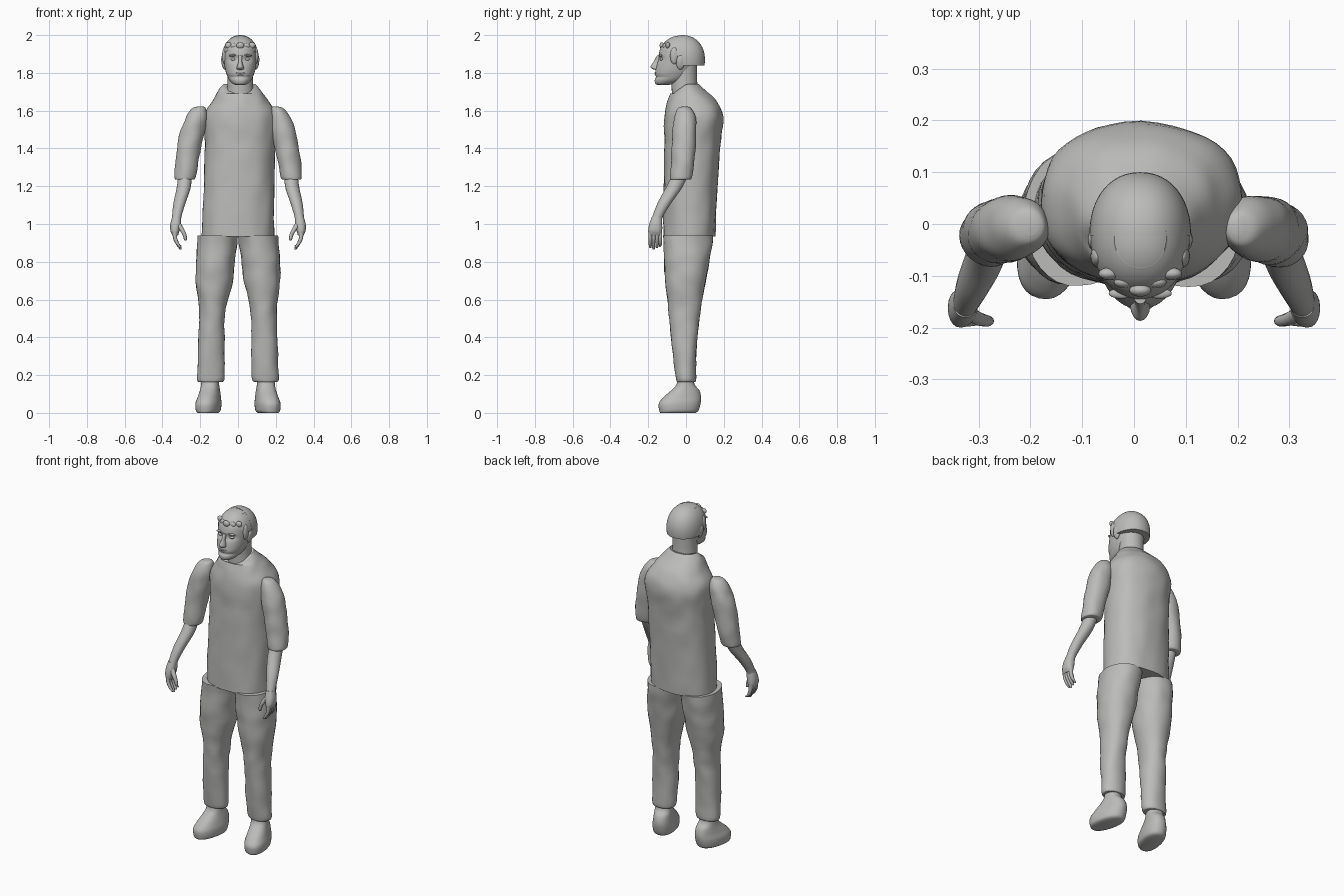
import bpy, bmesh, math
from mathutils import Matrix, Vector, noise

cube = bpy.data.objects.get("Cube")
if cube:
    bpy.data.objects.remove(cube, do_unlink=True)

grey = bpy.data.materials.new("plain grey")
grey.use_nodes = True
tone = (0.5, 0.5, 0.49, 1)
grey.diffuse_color = tone
grey.node_tree.nodes["Principled BSDF"].inputs["Base Color"].default_value = tone

HEAD_X = 0.012


def finish(name, bm, angle=50):
    """Turn a bmesh into a smooth shaded object."""
    bmesh.ops.recalc_face_normals(bm, faces=bm.faces)
    mesh = bpy.data.meshes.new(name)
    bm.to_mesh(mesh)
    bm.free()
    mesh.materials.append(grey)
    obj = bpy.data.objects.new(name, mesh)
    bpy.context.collection.objects.link(obj)
    bpy.ops.object.select_all(action='DESELECT')
    obj.select_set(True)
    bpy.context.view_layer.objects.active = obj
    bpy.ops.object.shade_smooth_by_angle(angle=math.radians(angle))
    return obj


def spline(a, b, c, d, t):
    """Catmull-Rom blend of four rings."""
    return [(2 * q + (r - p) * t + (2 * p - 5 * q + 4 * r - s) * t * t
             + (3 * q - p - 3 * r + s) * t ** 3) / 2 for p, q, r, s in zip(a, b, c, d)]


def loft(name, rings, side=1, segs=32, power=2.0, steps=5, wrinkle=0.0, shape=None):
    """Skin level rings given as (centre x, centre y, z, radius x, radius y)."""
    last = len(rings) - 1
    path = []
    for i in range(last):
        near = [rings[max(0, min(last, i + k))] for k in (-1, 0, 1, 2)]
        path += [spline(*near, j / steps) for j in range(steps)]
    path.append(rings[last])
    bm = bmesh.new()
    loops = []
    for cx, cy, z, rx, ry in path:
        loop = []
        for k in range(segs):
            a = math.tau * k / segs
            c, s = math.cos(a), math.sin(a)
            co = Vector((side * (cx + rx * math.copysign(abs(c) ** (2 / power), c)),
                         cy + ry * math.copysign(abs(s) ** (2 / power), s), z))
            if shape:
                co = shape(co)
            if wrinkle:
                bump = noise.noise(co * 14) * wrinkle
                co += Vector((c * side, s, 0)) * bump
            loop.append(bm.verts.new(co))
        loops.append(loop)
    for low, high in zip(loops, loops[1:]):
        for k in range(segs):
            n = (k + 1) % segs
            bm.faces.new((low[k], low[n], high[n], high[k]))
    bm.faces.new(loops[0])
    bm.faces.new(loops[-1])
    return finish(name, bm)


def blob(name, centre, radii, cuts=(), tilt=0.0, segs=20, boxy=1.0):
    """Ellipsoid, optionally trimmed by planes given as (point, normal to remove)."""
    bm = bmesh.new()
    bmesh.ops.create_uvsphere(bm, u_segments=segs, v_segments=segs // 2 + 2, radius=1)
    for v in bm.verts:
        v.co = Vector([math.copysign(abs(c) ** boxy, c) for c in v.co])
    matrix = Matrix.Translation(centre) @ Matrix.Rotation(tilt, 4, 'Y') @ Matrix.Diagonal((*radii, 1))
    bm.transform(matrix)
    for point, normal in cuts:
        cut = bmesh.ops.bisect_plane(bm, geom=bm.verts[:] + bm.edges[:] + bm.faces[:],
                                     plane_co=point, plane_no=normal, clear_outer=True)
        edges = [e for e in cut["geom_cut"] if isinstance(e, bmesh.types.BMEdge)]
        bmesh.ops.contextual_create(bm, geom=edges)
    return finish(name, bm)


def collar_dip(co):
    """Lower the front of the collar into a shallow neckline."""
    if co.z > 1.69 and co.y < 0:
        co.z += co.y * 0.7 * min(1, (co.z - 1.69) / 0.05)
    return co


# Shirt body
loft("shirt", [
    (0, .018, .935, .19, .137), (.005, .025, 1.2, .188, .142),
    (.01, .034, 1.42, .186, .148), (.015, .042, 1.57, .192, .154),
    (.012, .034, 1.65, .148, .13), (.008, .015, 1.7, .115, .097),
    (.006, -.005, 1.74, .086, .071)],
    segs=48, power=2.3, wrinkle=.006, shape=collar_dip)

# Sleeves, forearms, hands, trouser legs and shoes
for side, word in ((1, "left"), (-1, "right")):
    loft(word + "_sleeve", [
        (.285, -.03, 1.235, .045, .05), (.282, -.025, 1.25, .056, .058),
        (.268, -.015, 1.35, .062, .062), (.243, -.008, 1.48, .066, .064),
        (.222, -.006, 1.56, .056, .057), (.208, -.006, 1.61, .035, .036),
        (.2, -.006, 1.622, .012, .015)], side, wrinkle=.006)
    loft(word + "_forearm", [
        (.28, -.03, 1.26, .036, .042), (.288, -.065, 1.19, .037, .043),
        (.31, -.115, 1.11, .032, .036), (.324, -.15, 1.04, .025, .028),
        (.326, -.157, 1.01, .025, .03)], side, segs=20)
    loft(word + "_palm", [
        (.325, -.154, 1.04, .023, .026), (.33, -.16, 1.0, .028, .034),
        (.334, -.163, .965, .024, .037), (.332, -.163, .94, .015, .034)],
        side, segs=20, power=2.3)
    for i, finger in enumerate(("index", "middle", "ring", "little")):
        y = -.189 + .0175 * i
        tip = .87 + .007 * abs(i - 1)
        loft(f"{word}_{finger}_finger", [
            (.335, y, .96, .012, .0105), (.333, y, .925, .011, .01),
            (.32, y, .895, .01, .009), (.306, y, tip, .007, .007),
            (.304, y, tip - .005, .002, .002)], side, segs=10, steps=3)
    loft(word + "_thumb", [
        (.322, -.17, 1.01, .015, .014), (.3, -.183, .975, .014, .013),
        (.284, -.187, .945, .011, .011), (.278, -.187, .918, .008, .008),
        (.277, -.187, .912, .002, .002)], side, segs=10, steps=3)
    loft(word + "_trouser_leg", [
        (.148, -.002, .165, .055, .045), (.144, -.002, .19, .071, .052),
        (.14, -.01, .4, .069, .07), (.135, -.007, .55, .07, .085),
        (.127, -.002, .69, .096, .105), (.118, .006, .82, .103, .122),
        (.106, .012, .94, .105, .132)],
        side, power=2.15, wrinkle=.006)
    # Shoes turn outward toward the toe
    turn = Matrix.Rotation(math.radians(14), 3, 'Z')

    def splay(co, side=side, turn=turn):
        pivot = Vector((.145 * side, 0, 0))
        spin = turn if side > 0 else turn.transposed()
        return spin @ (co - pivot) + pivot

    loft(word + "_shoe", [
        (.148, -.045, 0, .048, .095), (.148, -.04, .012, .06, .105),
        (.148, -.035, .05, .063, .112), (.147, -.02, .085, .056, .1),
        (.147, -.004, .12, .05, .074), (.147, -.003, .15, .047, .048),
        (.147, -.003, .19, .045, .042)], side, power=2.3, shape=splay)

# Neck and face
loft("neck", [(HEAD_X, 0, 1.66, .08, .074), (HEAD_X, -.008, 1.74, .068, .068),
              (HEAD_X, -.008, 1.88, .07, .068)])


def sink_eyes(co):
    """Press shallow eye sockets and a gap under the lower lip into the face."""
    if co.y < -.06:
        for s in (-1, 1):
            d = Vector(((co.x - HEAD_X - s * .036) / .026, (co.z - 1.873) / .016))
            co.y += .011 * math.exp(-d.length_squared)
        co.y += .007 * math.exp(-((co.z - 1.778) / .009) ** 2)
    return co


loft("face", [
    (HEAD_X, -.125, 1.735, .022, .025), (HEAD_X, -.108, 1.745, .043, .055),
    (HEAD_X, -.079, 1.768, .062, .087), (HEAD_X, -.062, 1.81, .078, .1),
    (HEAD_X, -.045, 1.86, .086, .106), (HEAD_X, -.036, 1.9, .088, .108),
    (HEAD_X, -.03, 1.94, .082, .1), (HEAD_X, -.025, 1.985, .05, .06)],
    segs=64, power=2.15, steps=8, shape=sink_eyes)
loft("nose", [
    (HEAD_X, -.149, 1.816, .012, .012), (HEAD_X, -.158, 1.822, .019, .022),
    (HEAD_X, -.159, 1.835, .017, .028), (HEAD_X, -.152, 1.86, .01, .019),
    (HEAD_X, -.144, 1.892, .011, .01)], segs=16)
blob("upper_lip", (HEAD_X, -.156, 1.799), (.026, .011, .005))
blob("lower_lip", (HEAD_X, -.155, 1.79), (.022, .011, .005))
blob("chin", (HEAD_X, -.146, 1.758), (.026, .02, .016))
for side, word in ((1, "left"), (-1, "right")):
    blob(word + "_eye", (HEAD_X + side * .036, -.127, 1.872), (.015, .011, .008))
    blob(word + "_brow", (HEAD_X + side * .037, -.134, 1.893), (.024, .01, .006), tilt=side * .1)
    blob(word + "_ear", (HEAD_X + side * .088, -.03, 1.855), (.012, .022, .038), tilt=side * .15)
    blob(word + "_sideburn", (HEAD_X + side * .082, -.062, 1.89), (.014, .022, .045))

# Hair: smooth cap behind, trimmed fringe in front
blob("hair_back", (HEAD_X, -.02, 1.87), (.098, .12, .13),
     [((0, 0, 1.84), (0, 0, -1)), ((0, -.023, 0), (0, -1, 0))], segs=48, boxy=.93)
blob("hair_front", (HEAD_X, -.024, 1.872), (.096, .119, .126),
     [((0, -.13, 1.932), (0, -.5, -1)), ((0, 0, 0), (0, 1, 0))], segs=48, boxy=.9)
for i in range(5):
    blob(f"fringe_lock_{i + 1}", (HEAD_X - .06 + .03 * i, -.128 + .016 * abs(i - 2), 1.945 - .005 * (i % 2)),
         (.021, .012, .017), tilt=.4 - .2 * i)
